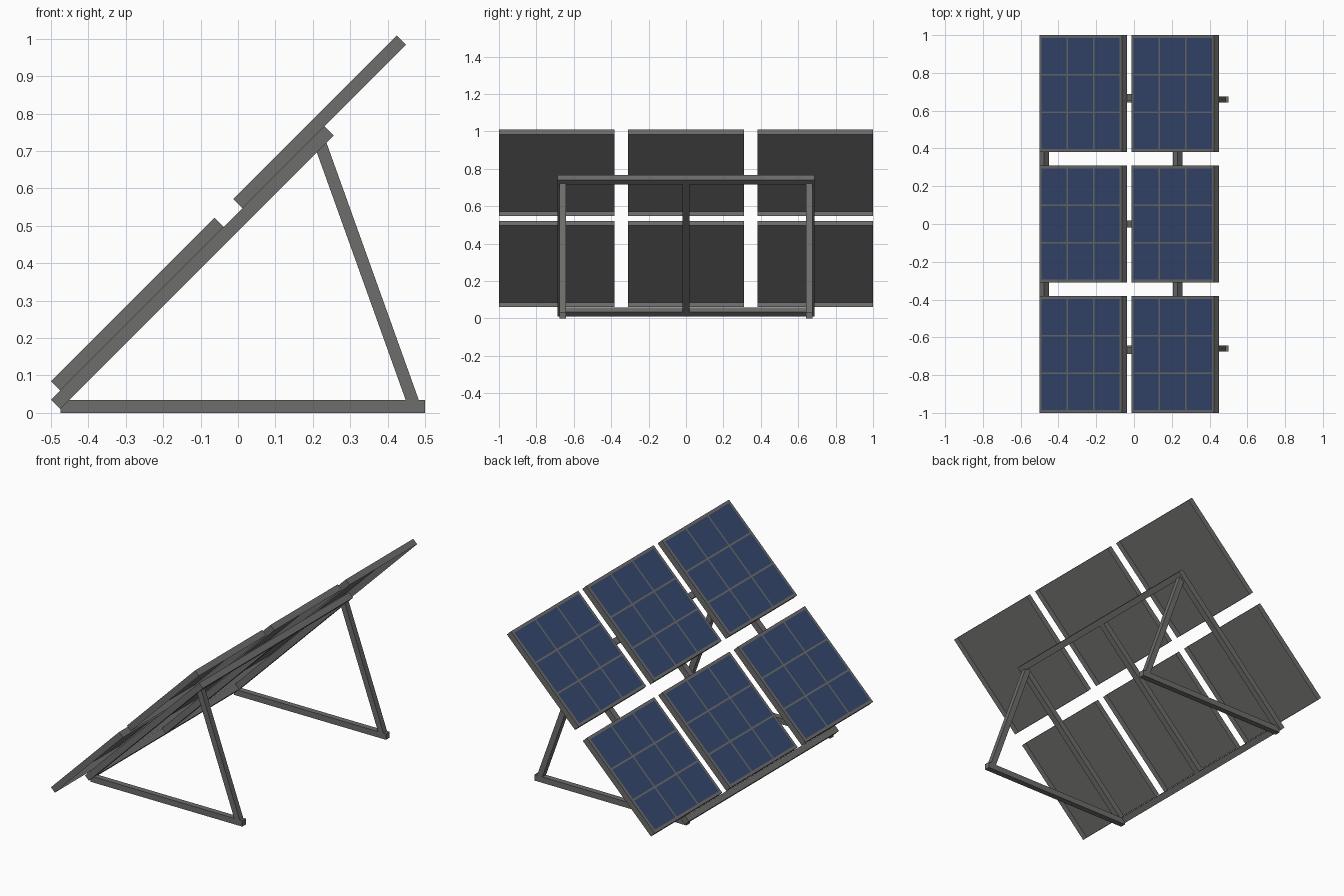
import bpy, bmesh, math
from mathutils import Matrix, Vector

if "Cube" in bpy.data.objects:
    bpy.data.objects.remove(bpy.data.objects["Cube"])

TILT = Matrix.Rotation(math.radians(-45), 4, 'Y')  # local x runs up the slope, local z is its normal
BAR = 0.035


def material(name, rgb):
    m = bpy.data.materials.new(name)
    m.diffuse_color = (*rgb, 1)
    m.use_nodes = True
    m.node_tree.nodes["Principled BSDF"].inputs["Base Color"].default_value = m.diffuse_color
    return m


GREY = material("grey_metal", (0.155, 0.153, 0.15))
BLUE = material("cell_blue", (0.036, 0.065, 0.162))


def finish(name, bm, mats, matrix):
    me = bpy.data.meshes.new(name)
    bm.to_mesh(me)
    bm.free()
    for m in mats:
        me.materials.append(m)
    ob = bpy.data.objects.new(name, me)
    ob.matrix_world = matrix
    bpy.context.collection.objects.link(ob)
    return ob


def add_box(bm, lo, hi):
    lo, hi = Vector(lo), Vector(hi)
    mat = Matrix.Translation((lo + hi) / 2) @ Matrix.Diagonal((*(hi - lo), 1))
    bmesh.ops.create_cube(bm, size=1, matrix=mat)


def box(name, lo, hi, matrix=Matrix()):
    bm = bmesh.new()
    add_box(bm, lo, hi)
    return finish(name, bm, [GREY], matrix)


# Solar panels: shallow trays open at the back, with a 3 x 3 grid of cells on top
SIZE, BOTTOM, TOP = 0.618, 0.3785, 0.4137
BORDER, GAP = 0.016, 0.01
CELL = (SIZE - 2 * BORDER - 2 * GAP) / 3


def panel(name, s, y):
    bm = bmesh.new()
    add_box(bm, (s, y, BOTTOM), (s + SIZE, y + SIZE, TOP))
    back = [f for f in bm.faces if f.calc_center_median().z < BOTTOM + 0.001]
    bmesh.ops.delete(bm, geom=back, context='FACES_ONLY')
    for i in range(3):
        for j in range(3):
            a = s + BORDER + i * (CELL + GAP)
            b = y + BORDER + j * (CELL + GAP)
            corners = ((a, b), (a + CELL, b), (a + CELL, b + CELL), (a, b + CELL))
            f = bm.faces.new([bm.verts.new((p, q, TOP + 0.0015)) for p, q in corners])
            f.material_index = 1
    finish(name, bm, [GREY, BLUE], TILT)


for row, s in (("lower", -0.2935), ("upper", 0.3955)):
    for k, y in enumerate((-1, -SIZE / 2, 1 - SIZE)):
        panel(f"{row}_panel_{k + 1}", s, y)

# Tilted support frame
S0, S1, N0, N1, W = -0.329, 0.705, 0.343, 0.378, 0.688
box("bottom_crossbar", (S0, -W, N0), (S0 + BAR, W, N1), TILT)
box("top_crossbar", (S1 - BAR, -W, N0), (S1, W, N1), TILT)
for name, y in (("left_rail", -W), ("middle_rail", -BAR / 2), ("right_rail", W - BAR)):
    box(name, (S0 + BAR, y, N0), (S1 - BAR, y + BAR, N1), TILT)

# Base rails and sloping back legs on both sides
foot, head = Vector((0.471, 0, 0.02)), Vector((0.217, 0, 0.728))
d = head - foot
for name, y in (("near", -0.659), ("far", 0.659)):
    h = 0.0165
    box(f"{name}_base_rail", (-0.475, y - h, 0), (0.5, y + h, 0.034))
    lean = Matrix.Translation((foot.x, y, foot.z)) @ Matrix.Rotation(math.atan2(d.x, d.z), 4, 'Y')
    box(f"{name}_back_leg", (-h, -h, 0), (h, h, d.length), lean)
